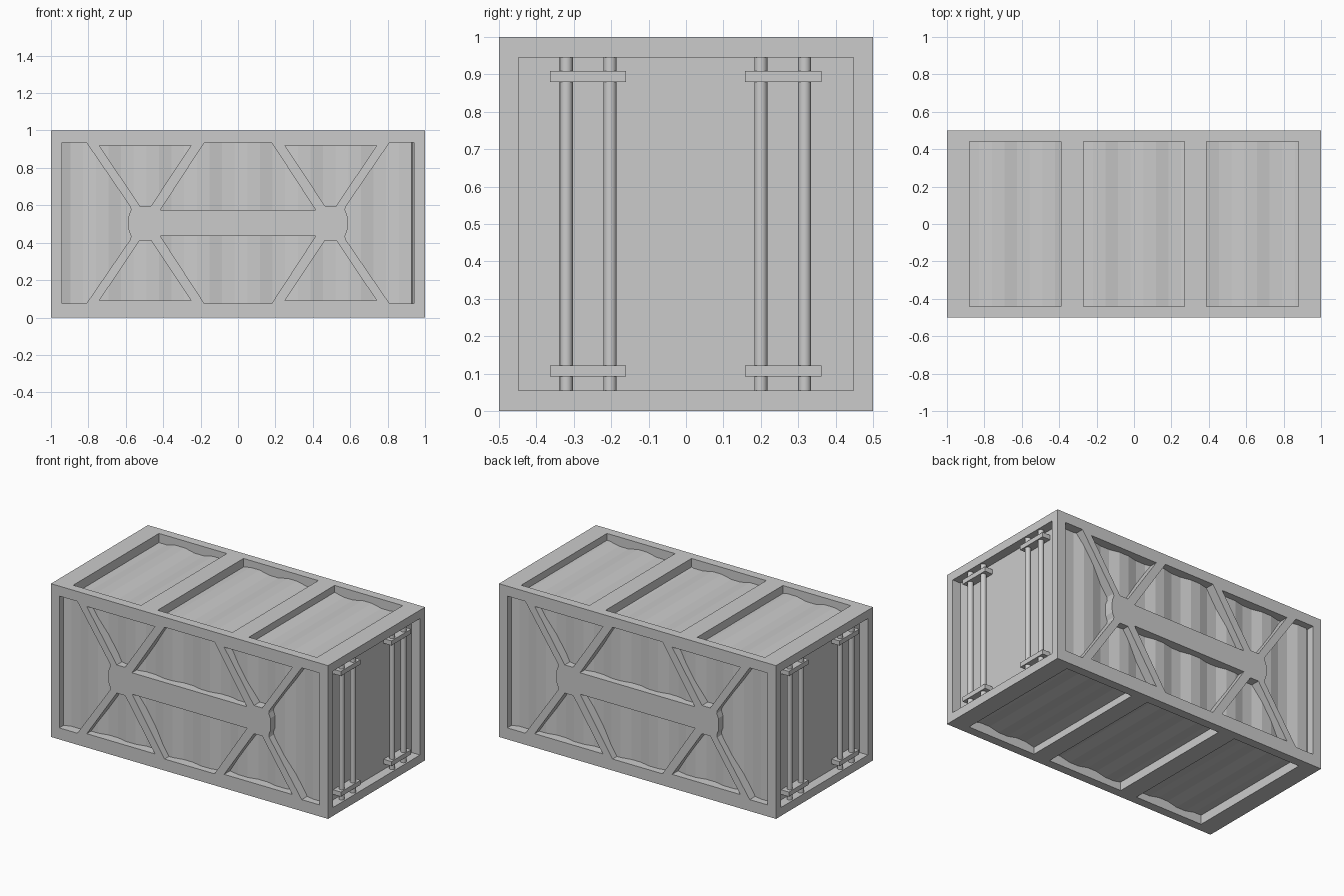
import bpy, bmesh, math
from mathutils import Matrix, Vector

if "Cube" in bpy.data.objects:
    bpy.data.objects.remove(bpy.data.objects["Cube"])

DEPTH = 0.065


def frame(u, v, w, origin):
    """Matrix taking face coordinates (u across, v up, w outward) to world."""
    m = Matrix((u, v, w)).transposed().to_4x4()
    m.translation = origin
    return m


X, Y, Z = Vector((1, 0, 0)), Vector((0, 1, 0)), Vector((0, 0, 1))
SIDES = {
    "front": frame(X, Z, -Y, (0, -0.5, 0.5)),
    "back": frame(-X, Z, Y, (0, 0.5, 0.5)),
    "top": frame(X, Y, Z, (0, 0, 1)),
    "bottom": frame(X, -Y, -Z, (0, 0, 0)),
    "right": frame(Y, Z, X, (1, 0, 0.5)),
    "left": frame(-Y, Z, -X, (-1, 0, 0.5)),
}


def finish(name, bm, matrix):
    bm.transform(matrix)
    me = bpy.data.meshes.new(name)
    bm.to_mesh(me)
    bm.free()
    ob = bpy.data.objects.new(name, me)
    bpy.context.collection.objects.link(ob)
    return ob


def rect(a, b, c, d):
    return [(a, c), (b, c), (b, d), (a, d)]


def area(pts):
    return sum(p[0] * q[1] - q[0] * p[1] for p, q in zip(pts, pts[1:] + pts[:1]))


def cut_frame(name, outer, holes, matrix):
    """Flat face with openings whose walls run inward."""
    bm = bmesh.new()
    loops = []
    for pts in [outer] + holes:
        if area(pts) < 0:
            pts = pts[::-1]
        loops.append([bm.verts.new((x, y, 0)) for x, y in pts])
    edges = [bm.edges.new((a, b)) for lp in loops for a, b in zip(lp, lp[1:] + lp[:1])]
    bmesh.ops.triangle_fill(bm, edges=edges, use_beauty=True, normal=(0, 0, 1))
    bm.normal_update()
    for f in bm.faces:
        if f.normal.z < 0:
            f.normal_flip()
    for lp in loops[1:]:
        low = [bm.verts.new((v.co.x, v.co.y, -DEPTH)) for v in lp]
        n = len(lp)
        for i in range(n):
            j = (i + 1) % n
            bm.faces.new((lp[i], lp[j], low[j], low[i]))
    finish(name, bm, matrix)


def corrugated(name, half_u, half_v, matrix):
    """Sheet with shallow trapezoid ribs."""
    step, start = 0.0675, -0.76
    first = math.ceil((-half_u - start) / step) - 1
    bm = bmesh.new()
    prev, k = None, first
    while True:
        u = start + k * step
        w = -0.045 if k % 4 in (0, 1) else -0.06
        uc = max(-half_u, min(half_u, u))
        pair = [bm.verts.new((uc, s * half_v, w)) for s in (-1, 1)]
        if prev:
            bm.faces.new((prev[0], pair[0], pair[1], prev[1]))
        prev = pair
        if u >= half_u:
            break
        k += 1
    finish(name, bm, matrix)


def box(name, a, b, c, d, e, f, matrix):
    bm = bmesh.new()
    bmesh.ops.create_cube(bm, size=1)
    m = Matrix.Translation(((a + b) / 2, (c + d) / 2, (e + f) / 2))
    finish(name, bm, matrix @ m @ Matrix.Diagonal((b - a, d - c, f - e, 1)))


# openings of the long sides: end bays, brace triangles, centre bays
end_bay = [(-0.94, 0.435), (-0.81, 0.435), (-0.575, 0.092), (-0.572, 0.075),
           (-0.584, 0.045), (-0.586, 0.005), (-0.584, -0.035), (-0.572, -0.065),
           (-0.575, -0.082), (-0.81, -0.425), (-0.94, -0.425)]
triangle = [(-0.742, 0.42), (-0.25, 0.42), (-0.465, 0.097), (-0.525, 0.097)]
centre = [(-0.18, 0.435), (0.18, 0.435), (0.415, 0.075), (-0.415, 0.075)]


def flip_u(pts):
    return [(-x, y) for x, y in pts]


def flip_v(pts):
    return [(x, 0.01 - y) for x, y in pts]


side_holes = [end_bay, flip_u(end_bay), centre, flip_v(centre)]
for t in (triangle, flip_u(triangle)):
    side_holes += [t, flip_v(t)]
for s in ("front", "back"):
    cut_frame(s + "_braced_frame", rect(-1, 1, -0.5, 0.5), side_holes, SIDES[s])
    corrugated(s + "_corrugated_panel", 0.94, 0.435, SIDES[s])

# roof and floor with three bays each
roof_holes = [rect(a, b, -0.442, 0.442) for a, b in ((-0.88, -0.39), (-0.27, 0.27), (0.388, 0.88))]
for s in ("top", "bottom"):
    cut_frame(s + "_frame", rect(-1, 1, -0.5, 0.5), roof_holes, SIDES[s])
    corrugated(s + "_corrugated_panel", 0.88, 0.442, SIDES[s])

# end doors with locking rods and brackets
for s in ("right", "left"):
    M = SIDES[s]
    cut_frame(s + "_door_frame", rect(-0.5, 0.5, -0.5, 0.5), [rect(-0.448, 0.448, -0.445, 0.445)], M)
    bm = bmesh.new()
    bm.faces.new([bm.verts.new((x, y, -0.06)) for x, y in rect(-0.448, 0.448, -0.445, 0.445)])
    finish(s + "_door", bm, M)
    for i, y in enumerate((-0.32, -0.203, 0.2, 0.317)):
        bm = bmesh.new()
        bmesh.ops.create_cone(bm, cap_ends=True, segments=24, radius1=0.0175, radius2=0.0175, depth=0.89)
        rod = finish(f"{s}_lock_rod_{i + 1}", bm,
                     M @ Matrix.Translation((y, 0, -0.027)) @ Matrix.Rotation(math.pi / 2, 4, 'X'))
        for p in rod.data.polygons:
            p.use_smooth = len(p.vertices) == 4
    for i, (a, b) in enumerate(((-0.363, -0.16), (0.158, 0.362))):
        for part, z in (("lower", -0.393), ("upper", 0.394)):
            box(f"{s}_{part}_bracket_{i + 1}", a, b, z - 0.015, z + 0.015, -0.06, -0.003, M)
